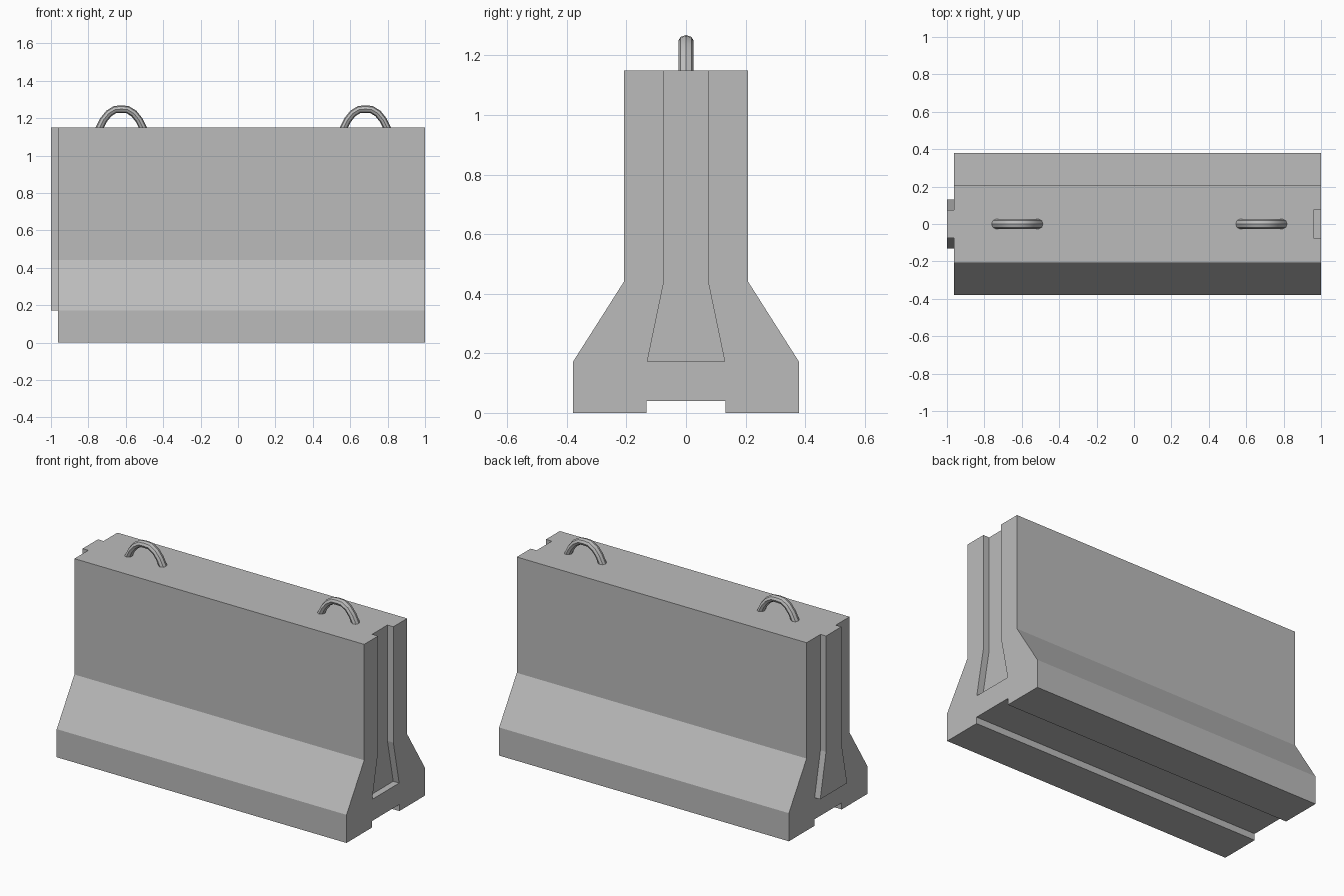
import bpy, bmesh

cube = bpy.data.objects.get("Cube")
if cube:
    bpy.data.objects.remove(cube, do_unlink=True)

# Single concrete colour
concrete = bpy.data.materials.new("concrete grey")
concrete.use_nodes = True
GREY = (0.5, 0.5, 0.5, 1)
concrete.diffuse_color = GREY
concrete.node_tree.nodes["Principled BSDF"].inputs["Base Color"].default_value = GREY

X_END, X_BODY, DEPTH = 1.0, -0.962, 0.04
TOP, KNEE, FOOT = 1.15, 0.441, 0.172


def select_only(obj):
    bpy.ops.object.select_all(action='DESELECT')
    obj.select_set(True)
    bpy.context.view_layer.objects.active = obj


def extrude_x(name, half_profile, x0, x1):
    """Mirror a (y, z) half profile and extrude it along x."""
    outline = half_profile + [(-y, z) for y, z in reversed(half_profile)]
    bm = bmesh.new()
    face = bm.faces.new([bm.verts.new((x0, y, z)) for y, z in outline])
    out = bmesh.ops.extrude_face_region(bm, geom=[face])
    moved = [g for g in out["geom"] if isinstance(g, bmesh.types.BMVert)]
    bmesh.ops.translate(bm, verts=moved, vec=(x1 - x0, 0, 0))
    bmesh.ops.recalc_face_normals(bm, faces=bm.faces)
    mesh = bpy.data.meshes.new(name)
    bm.to_mesh(mesh)
    bm.free()
    mesh.materials.append(concrete)
    obj = bpy.data.objects.new(name, mesh)
    bpy.context.collection.objects.link(obj)
    return obj


def key_profile(top):
    """Flared key shape shared by the tongue and the groove."""
    return [(0.13, FOOT), (0.074, KNEE), (0.074, top)]


# Barrier body with the drainage channel underneath
body = extrude_x("barrier_body", [
    (0.132, 0.04), (0.132, 0), (0.379, 0), (0.379, FOOT),
    (0.208, KNEE), (0.208, TOP)], X_BODY, X_END)

# Groove cut into one end
cutter = extrude_x("groove_cutter", key_profile(TOP + 0.1), X_END - DEPTH, X_END + 0.1)
cutter.hide_render = True
cut = body.modifiers.new("groove", 'BOOLEAN')
cut.operation = 'DIFFERENCE'
cut.solver = 'EXACT'
cut.object = cutter
select_only(body)
bpy.ops.object.modifier_apply(modifier=cut.name)
bpy.data.objects.remove(cutter, do_unlink=True)

# Matching tongue on the other end
extrude_x("end_tongue", key_profile(TOP), -1.0, X_BODY)


# Lifting loops: bent bar swept along an arch
def lifting_loop(name, x):
    half = [(0.13, 1.12), (0.115, 1.15), (0.095, 1.19), (0.067, 1.225), (0.033, 1.246)]
    path = [(-a, z) for a, z in half] + [(0, 1.248)] + half[::-1]
    curve = bpy.data.curves.new(name, 'CURVE')
    curve.dimensions = '3D'
    curve.bevel_depth = 0.02
    curve.bevel_resolution = 2
    curve.use_fill_caps = True
    spline = curve.splines.new('POLY')
    spline.points.add(len(path) - 1)
    for point, (a, z) in zip(spline.points, path):
        point.co = (a, 0, z, 1)
    curve.materials.append(concrete)
    obj = bpy.data.objects.new(name, curve)
    bpy.context.collection.objects.link(obj)
    obj.location.x = x
    obj.scale.y = 1.3
    select_only(obj)
    bpy.ops.object.convert(target='MESH')
    bpy.ops.object.shade_smooth_by_angle()


lifting_loop("right_lifting_loop", -0.624)
lifting_loop("left_lifting_loop", 0.681)
